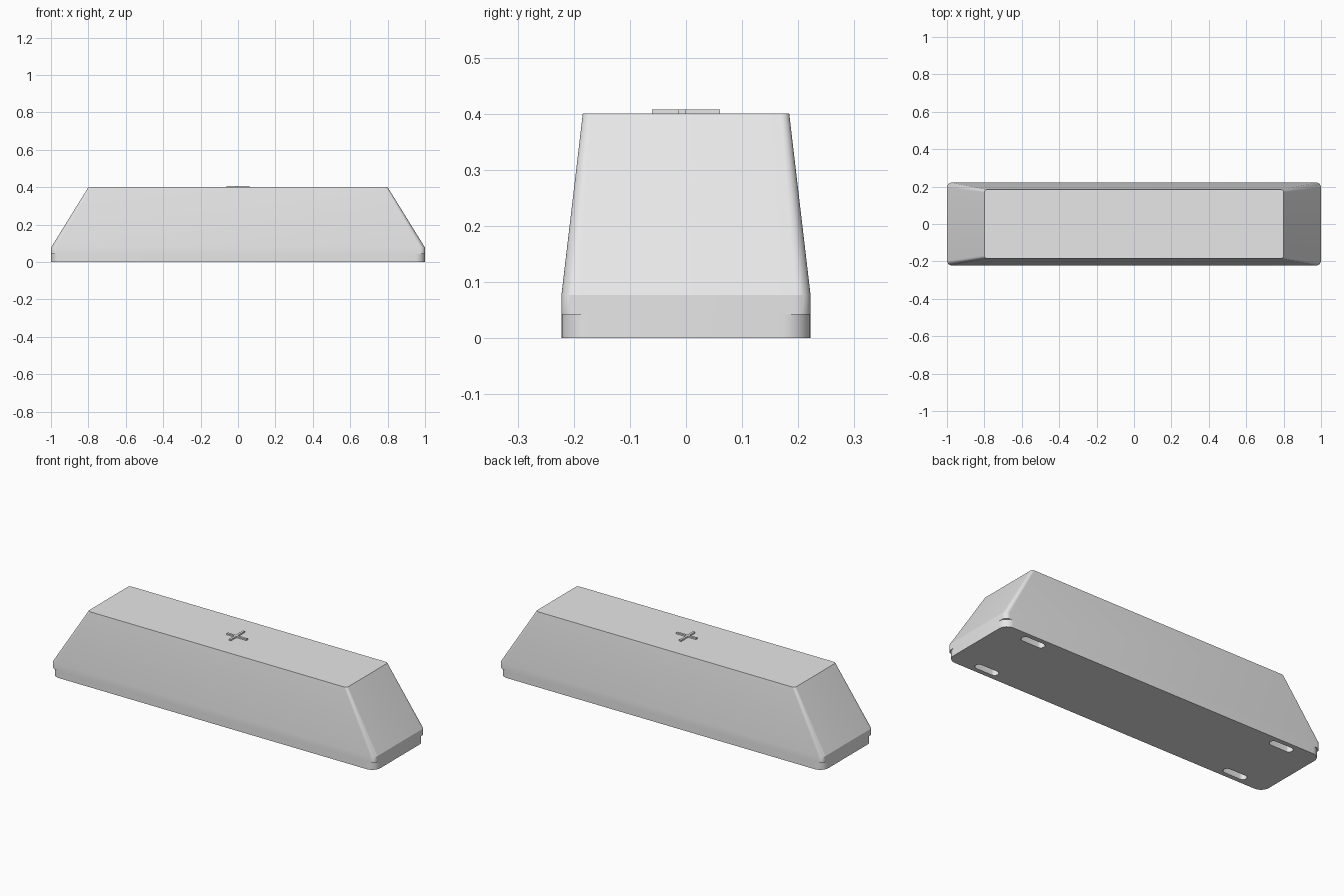
import bpy, bmesh, math

if "Cube" in bpy.data.objects:
    bpy.data.objects.remove(bpy.data.objects["Cube"])

# single plain material
grey = bpy.data.materials.new("light_grey")
grey.diffuse_color = (0.8, 0.8, 0.8, 1)
grey.use_nodes = True
grey.node_tree.nodes["Principled BSDF"].inputs["Base Color"].default_value = grey.diffuse_color


def rounded_rect(hx, hy, r, z, seg=8, cx=0, cy=0):
    """Counter-clockwise outline with rounded corners."""
    pts = []
    for i, (sx, sy) in enumerate(((1, 1), (-1, 1), (-1, -1), (1, -1))):
        for k in range(seg + 1):
            a = math.radians(90 * (i + k / seg))
            pts.append((cx + sx * (hx - r) + r * math.cos(a),
                        cy + sy * (hy - r) + r * math.sin(a), z))
    return pts


def loft(name, rings):
    """Closed solid through matching outlines, from bottom to top."""
    bm = bmesh.new()
    loops = [[bm.verts.new(p) for p in ring] for ring in rings]
    n = len(loops[0])
    for lo, hi in zip(loops, loops[1:]):
        for i in range(n):
            j = (i + 1) % n
            bm.faces.new((lo[i], lo[j], hi[j], hi[i]))
    bm.faces.new(loops[0][::-1])
    bm.faces.new(loops[-1])
    bmesh.ops.remove_doubles(bm, verts=bm.verts[:], dist=1e-5)
    bmesh.ops.recalc_face_normals(bm, faces=bm.faces[:])
    me = bpy.data.meshes.new(name)
    bm.to_mesh(me)
    bm.free()
    me.materials.append(grey)
    ob = bpy.data.objects.new(name, me)
    bpy.context.collection.objects.link(ob)
    return ob


def activate(ob):
    bpy.ops.object.select_all(action='DESELECT')
    ob.select_set(True)
    bpy.context.view_layer.objects.active = ob


STEP = 0.042   # height of the base plate

# base plate with wider corner rounding
base = loft("base_plate", [rounded_rect(1, 0.222, 0.05, z) for z in (0, STEP)])

# four slots cut into the underside
for sx in (-1, 1):
    for sy in (-1, 1):
        cutter = loft("slot_cutter", [
            rounded_rect(0.07, 0.021, 0.0205, z, 6, sx * 0.787, sy * 0.175)
            for z in (-0.03, 0.032)])
        cutter.hide_render = True
        activate(base)
        mod = base.modifiers.new("slot", 'BOOLEAN')
        mod.operation = 'DIFFERENCE'
        mod.solver = 'EXACT'
        mod.object = cutter
        bpy.ops.object.modifier_apply(modifier=mod.name)
        bpy.data.objects.remove(cutter, do_unlink=True)

# tapered body above the plate
body = loft("tapered_body", [
    rounded_rect(1, 0.222, 0.027, STEP),
    rounded_rect(1, 0.222, 0.027, 0.077),
    rounded_rect(0.8, 0.184, 0.015, 0.4)])

for ob in (base, body):
    activate(ob)
    bpy.ops.object.shade_smooth_by_angle(angle=math.radians(30))

# raised plus mark on the top, arms crossing slightly off centre
A, W, C = 0.061, 0.006, -0.007
plus = [(A, C - W), (A, C + W), (C + W, C + W), (C + W, A), (C - W, A),
        (C - W, C + W), (-A, C + W), (-A, C - W), (C - W, C - W),
        (C - W, -A), (C + W, -A), (C + W, C - W)]
loft("plus_mark", [[(x, y, z) for x, y in plus] for z in (0.399, 0.408)])
